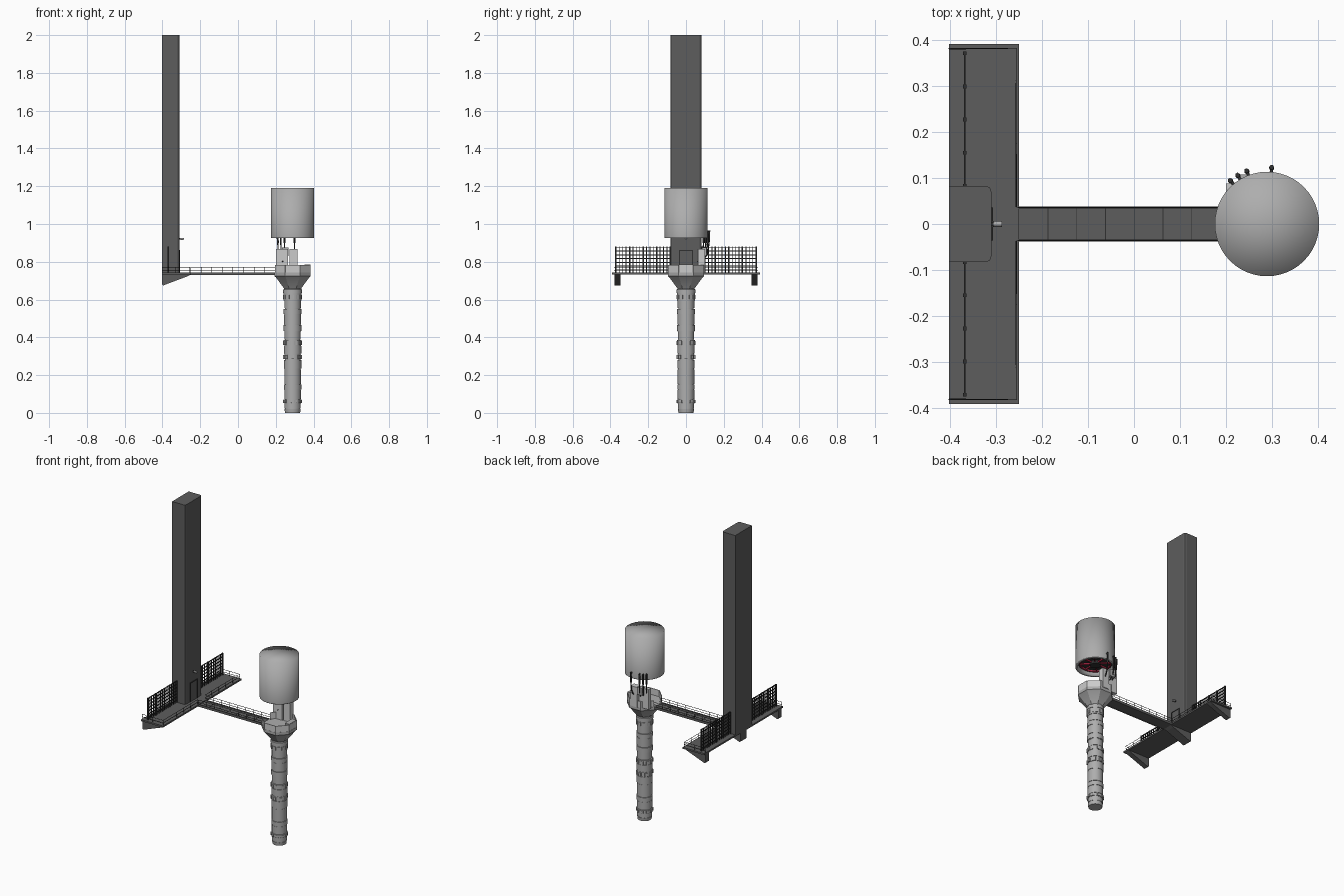
import bpy, bmesh, math
from mathutils import Vector, Matrix

if "Cube" in bpy.data.objects:
    bpy.data.objects.remove(bpy.data.objects["Cube"])

CX = 0.289      # column axis


def material(name, r, g, b):
    m = bpy.data.materials.new(name)
    m.diffuse_color = (r, g, b, 1)
    m.use_nodes = True
    m.node_tree.nodes["Principled BSDF"].inputs["Base Color"].default_value = m.diffuse_color
    return m


DARK = material("dark_metal", 0.11, 0.11, 0.11)
BLACK = material("black_metal", 0.03, 0.03, 0.03)
MID = material("concrete", 0.42, 0.42, 0.42)
RED = material("red_paint", 0.45, 0.02, 0.06)


def finish(name, bm, mat=None, smooth=None):
    bmesh.ops.recalc_face_normals(bm, faces=bm.faces[:])
    me = bpy.data.meshes.new(name)
    bm.to_mesh(me)
    bm.free()
    ob = bpy.data.objects.new(name, me)
    bpy.context.collection.objects.link(ob)
    if mat:
        me.materials.append(mat)
    if smooth:
        bpy.ops.object.select_all(action='DESELECT')
        ob.select_set(True)
        bpy.context.view_layer.objects.active = ob
        bpy.ops.object.shade_smooth_by_angle(angle=math.radians(smooth))
    return ob


def add_box(bm, x0, x1, y0, y1, z0, z1, turn=None):
    m = Matrix.Translation(((x0 + x1) / 2, (y0 + y1) / 2, (z0 + z1) / 2)) @ \
        Matrix.Diagonal((x1 - x0, y1 - y0, z1 - z0, 1))
    bmesh.ops.create_cube(bm, size=1, matrix=(turn @ m) if turn else m)


def boxes(name, items, mat=None):
    bm = bmesh.new()
    for it in items:
        add_box(bm, *it)
    return finish(name, bm, mat)


def lathe(name, profile, mat=None, steps=32, smooth=35, phase=0.0):
    bm = bmesh.new()
    rot = Matrix.Rotation(phase, 3, 'Z')
    vs = [bm.verts.new(rot @ Vector((r, 0, z))) for r, z in profile]
    es = [bm.edges.new(p) for p in zip(vs, vs[1:])]
    bmesh.ops.spin(bm, geom=vs + es, cent=(0, 0, 0), axis=(0, 0, 1),
                   angle=2 * math.pi, steps=steps)
    bmesh.ops.remove_doubles(bm, verts=bm.verts[:], dist=1e-5)
    bmesh.ops.translate(bm, verts=bm.verts[:], vec=(CX, 0, 0))
    return finish(name, bm, mat, smooth)


def prism(name, pts, axis, a, b, mat=None):
    """Extrude an outline along axis from a to b."""
    bm = bmesh.new()
    place = (lambda u, v: (u, a, v)) if axis == 'y' else (lambda u, v: (u, v, a))
    f = bm.faces.new([bm.verts.new(place(u, v)) for u, v in pts])
    ext = bmesh.ops.extrude_face_region(bm, geom=[f])
    d = (0, b - a, 0) if axis == 'y' else (0, 0, b - a)
    bmesh.ops.translate(bm, vec=d, verts=[g for g in ext["geom"] if isinstance(g, bmesh.types.BMVert)])
    return finish(name, bm, mat)


def tubes(name, paths, radius, mat, kind='POLY'):
    cu = bpy.data.curves.new(name, 'CURVE')
    cu.dimensions = '3D'
    cu.bevel_depth, cu.bevel_resolution, cu.use_fill_caps = radius, 1, True
    for path in paths:
        sp = cu.splines.new(kind)
        sp.points.add(len(path) - 1)
        for p, co in zip(sp.points, path):
            p.co = (*co, 1)
        if kind == 'NURBS':
            sp.order_u, sp.use_endpoint_u, sp.resolution_u = 3, True, 5
    cu.materials.append(mat)
    ob = bpy.data.objects.new(name, cu)
    bpy.context.collection.objects.link(ob)
    bpy.ops.object.select_all(action='DESELECT')
    ob.select_set(True)
    bpy.context.view_layer.objects.active = ob
    bpy.ops.object.convert(target='MESH')


def railing(name, runs, z0, z1, gap=0.06):
    paths = []
    for run in runs:
        for z in (z1, (z0 + z1) / 2):
            paths.append([(x, y, z) for x, y in run])
        for (ax, ay), (bx, by) in zip(run, run[1:]):
            n = max(1, round(math.hypot(bx - ax, by - ay) / gap))
            for i in range(n + 1):
                x, y = ax + (bx - ax) * i / n, ay + (by - ay) * i / n
                paths.append([(x, y, z0), (x, y, z1)])
    tubes(name, paths, 0.0013, BLACK)


# Tall tower slab with chamfered front corners
prism("tower_slab", [(-0.402, -0.083), (-0.322, -0.083), (-0.313, -0.079), (-0.310, -0.070),
                     (-0.310, 0.070), (-0.313, 0.079), (-0.322, 0.083), (-0.402, 0.083)],
      'z', 0.735, 2.0, DARK)
boxes("tower_door_frame", [(-0.311, -0.306, -0.036, -0.031, 0.742, 0.862),
                           (-0.311, -0.306, 0.031, 0.036, 0.742, 0.862),
                           (-0.311, -0.306, -0.036, 0.036, 0.857, 0.862)], BLACK)
boxes("tower_door", [(-0.311, -0.308, -0.031, 0.031, 0.742, 0.857)], DARK)
tubes("door_lamp", [[(-0.306, 0, 0.922), (-0.287, 0, 0.92)]], 0.006, MID)
boxes("door_lamp_mount", [(-0.312, -0.304, -0.004, 0.004, 0.917, 0.927)], BLACK)

# Cross platform, kerb and support brackets
boxes("platform_deck", [(-0.402, -0.25, -0.391, 0.391, 0.732, 0.742)], DARK)
for label, y, w in (("left", -0.363, 0.016), ("middle", 0, 0.03), ("right", 0.363, 0.016)):
    prism("platform_bracket_" + label, [(-0.402, 0.732), (-0.25, 0.732), (-0.27, 0.722),
                                        (-0.395, 0.675), (-0.402, 0.68)], 'y', y - w, y + w, DARK)
railing("platform_railing", [[(-0.402, s * 0.381), (-0.256, s * 0.381), (-0.256, s * 0.037)]
                             for s in (-1, 1)], 0.74, 0.772, 0.072)

# Lattice fence on both sides of the tower
bars, posts = [], []
for s in (-1, 1):
    for i in range(17):
        y = s * (0.083 + i * 0.018)
        t = 0.004 if i % 4 == 0 else 0.002
        bars.append((-0.368 - t, -0.368 + t, y - t, y + t, 0.74, 0.88))
    a, b = sorted((s * 0.083, s * 0.371))
    for k in range(7):
        z = 0.757 + k * 0.02
        bars.append((-0.370, -0.366, a, b, z - 0.0025, z + 0.0025))
boxes("lattice_fence", bars, BLACK)

# Walkway bridging the platform and the column
boxes("walkway_deck", [(-0.252, 0.21, -0.035, 0.035, 0.731, 0.738)], DARK)
boxes("walkway_side_beams", [(-0.252, 0.21, s * 0.036 - 0.002, s * 0.036 + 0.002, 0.729, 0.744)
                             for s in (-1, 1)], DARK)
boxes("walkway_seams", [(-0.188 + i * 0.0625, -0.186 + i * 0.0625, -0.034, 0.034, 0.737, 0.739)
                        for i in range(6)], BLACK)
railing("walkway_railing", [[(-0.252, s * 0.036), (0.198, s * 0.036)] for s in (-1, 1)], 0.74, 0.77)

# Ringed column: grooves and wider collars along a lathe profile
profile = [(0, 0), (0.040, 0), (0.043, 0.02)]
levels = [(0.02, 0.05, 0.043), (0.05, 0.07, 0.047), (0.07, 0.12, 0.044), (0.12, 0.15, 0.046),
          (0.15, 0.23, 0.044), (0.23, 0.28, 0.046), (0.28, 0.31, 0.044), (0.31, 0.355, 0.046),
          (0.355, 0.385, 0.047), (0.385, 0.43, 0.043), (0.43, 0.465, 0.047), (0.465, 0.52, 0.045),
          (0.52, 0.55, 0.047), (0.55, 0.59, 0.044), (0.59, 0.63, 0.047), (0.63, 0.652, 0.05)]
for a, b, r in levels:
    profile += [(r - 0.003, a), (r - 0.003, a + 0.004), (r, a + 0.004), (r, b)]
profile += [(0.046, 0.655), (0.046, 0.66)]
lathe("column", profile, MID)
bm = bmesh.new()
for z0, z1, n in ((0.052, 0.068, 10), (0.284, 0.306, 8), (0.360, 0.380, 10), (0.603, 0.625, 12)):
    for i in range(n):
        turn = Matrix.Translation((CX, 0, 0)) @ Matrix.Rotation(2 * math.pi * i / n, 4, 'Z')
        add_box(bm, 0.040, 0.050, -0.007, 0.007, z0, z1, turn)
finish("column_blocks", bm, MID)

# Flared head with an octagonal deck
EIGHTH = math.pi / 8
lathe("column_head", [(0.046, 0.655), (0.050, 0.66), (0.096, 0.718), (0.104, 0.724),
                      (0.104, 0.742), (0, 0.742)], MID, 8, 20, EIGHTH)

# Parapet panels, open toward the walkway
bm = bmesh.new()
for i in range(8):
    if i == 4:
        continue
    turn = Matrix.Translation((CX, 0, 0)) @ Matrix.Rotation(i * math.pi / 4, 4, 'Z')
    add_box(bm, 0.091, 0.095, -0.038, 0.038, 0.742, 0.782, turn)
finish("head_parapet", bm)
boxes("head_locker", [(0.352, 0.383, -0.036, 0.036, 0.742, 0.786)], MID)

# Equipment cabinets on the back of the deck
boxes("cabinets", [(0.20, 0.265, 0.062, 0.088, 0.742, 0.868), (0.272, 0.316, 0.066, 0.100, 0.742, 0.868)])
boxes("cabinet_control_box", [(0.232, 0.268, 0.084, 0.108, 0.83, 0.875)], MID)

# Large drum hovering above the deck, open underneath
R = 0.1135
lathe("drum_shell", [(0, 1.19), (R, 1.19), (R, 0.928), (R, 0.925), (0.100, 0.925), (0.098, 0.95)],
      MID, 48, 100)
lathe("drum_underside", [(0.099, 0.948), (0.085, 0.948), (0.085, 0.956), (0.03, 0.956),
                         (0.03, 0.935), (0, 0.935)], BLACK, 32)
lathe("drum_red_ring", [(0.090, 0.942), (0.082, 0.942), (0.082, 0.95), (0.090, 0.95), (0.090, 0.942)], RED, 32)
bm = bmesh.new()
for i in range(8):
    turn = Matrix.Translation((CX, 0, 0)) @ Matrix.Rotation(i * math.pi / 4, 4, 'Z')
    add_box(bm, 0.028, 0.084, -0.003, 0.003, 0.944, 0.952, turn)
finish("drum_spokes", bm, RED)

# Hoses from the cabinets up into the drum side, with plugs
hoses, plugs = [], []
for x, y in ((0.208, 0.096), (0.224, 0.108), (0.244, 0.118), (0.300, 0.132)):
    d = Vector((x - CX, y, 0)).normalized()
    c = Vector((CX, 0, 0))
    path = [c + d * 0.080 + Vector((0, 0, 0.80)), c + d * 0.115 + Vector((0, 0, 0.83)),
            c + d * 0.121 + Vector((0, 0, 0.89)), c + d * 0.126 + Vector((0, 0, 0.955)),
            c + d * 0.110 + Vector((0, 0, 0.965))]
    hoses.append([tuple(p) for p in path])
    plugs.append([tuple(c + d * 0.121 + Vector((0, 0, 0.90))), tuple(c + d * 0.124 + Vector((0, 0, 0.965)))])
tubes("hoses", hoses, 0.0035, BLACK, 'NURBS')
tubes("hose_plugs", plugs, 0.0055, BLACK)
